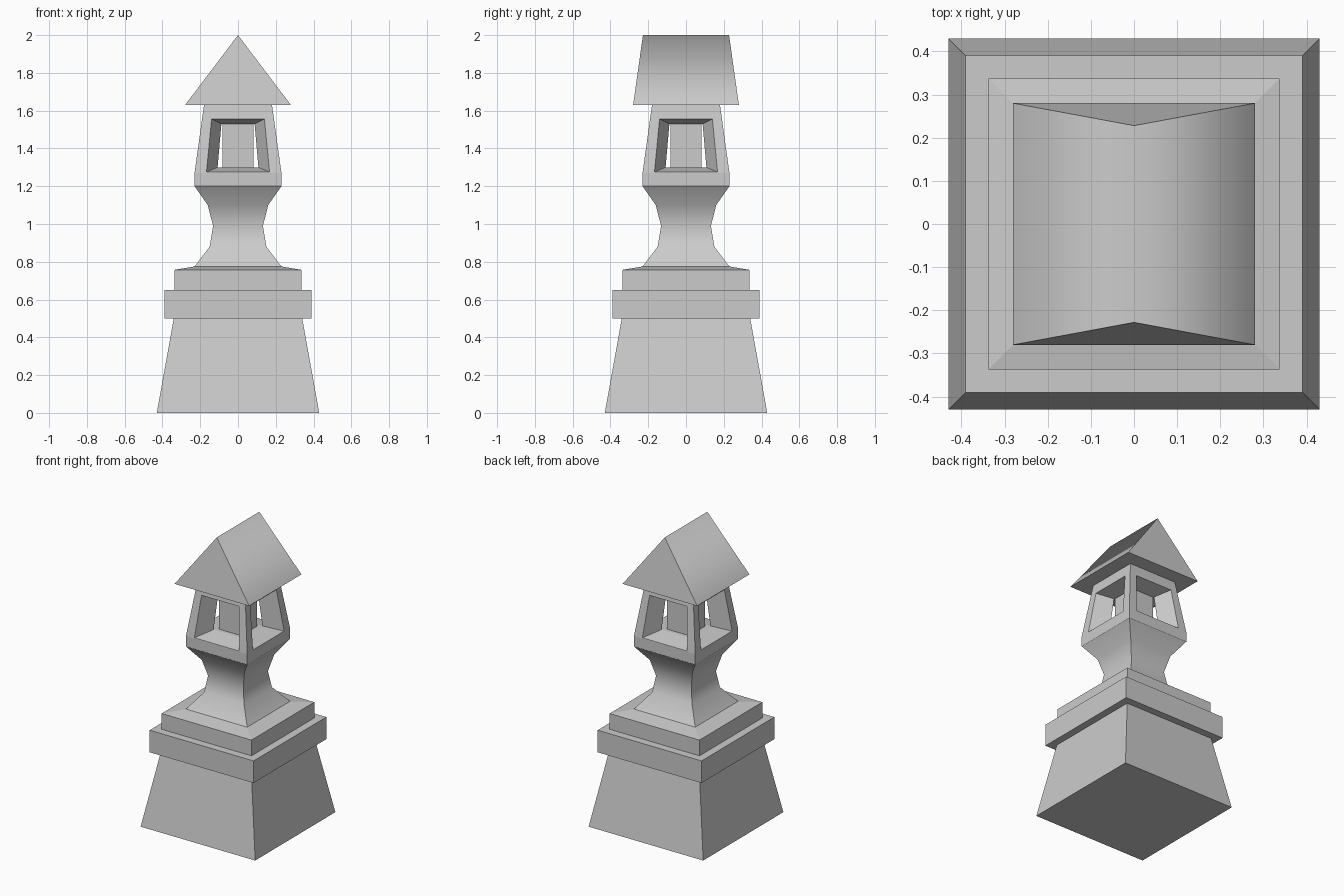
import bpy, bmesh, math

if "Cube" in bpy.data.objects:
    bpy.data.objects.remove(bpy.data.objects["Cube"])

CORNERS = [(-1, -1), (1, -1), (1, 1), (-1, 1)]


def finish(bm, name, angle=None):
    bmesh.ops.remove_doubles(bm, verts=bm.verts, dist=1e-4)
    bmesh.ops.recalc_face_normals(bm, faces=bm.faces)
    mesh = bpy.data.meshes.new(name)
    bm.to_mesh(mesh)
    bm.free()
    obj = bpy.data.objects.new(name, mesh)
    bpy.context.collection.objects.link(obj)
    if angle:
        bpy.ops.object.select_all(action='DESELECT')
        obj.select_set(True)
        bpy.context.view_layer.objects.active = obj
        bpy.ops.object.shade_smooth_by_angle(angle=math.radians(angle))
    return obj


def loft_square(name, profile, angle=None):
    """Closed square tower from (half width, z) pairs."""
    bm = bmesh.new()
    rings = [[bm.verts.new((h * x, h * y, z)) for x, y in CORNERS] for h, z in profile]
    for a, b in zip(rings, rings[1:]):
        for i in range(4):
            j = (i + 1) % 4
            bm.faces.new((a[i], a[j], b[j], b[i]))
    bm.faces.new(rings[0])
    bm.faces.new(rings[-1])
    return finish(bm, name, angle)


# pedestal and plinth slabs
loft_square("pedestal", [(0.43, 0), (0.34, 0.5)])
loft_square("lower_slab", [(0.39, 0.5), (0.39, 0.65)])
loft_square("upper_slab", [(0.337, 0.65), (0.337, 0.757), (0.23, 0.775)])

# waisted neck
loft_square("neck", [(0.23, 0.775), (0.15, 0.88), (0.132, 0.99),
                     (0.16, 1.10), (0.23, 1.20)], 42)

# lantern house with four tapered window openings
bm = bmesh.new()


def wall_half(z):
    return 0.23 - 0.05 * (z - 1.27) / 0.36


def side_quad(half_lo, y_lo, z_lo, half_hi, y_hi, z_hi, turn):
    c, s = round(math.cos(turn)), round(math.sin(turn))
    pts = [(-half_lo, -y_lo, z_lo), (half_lo, -y_lo, z_lo),
           (half_hi, -y_hi, z_hi), (-half_hi, -y_hi, z_hi)]
    return [bm.verts.new((c * x - s * y, s * x + c * y, z)) for x, y, z in pts]


for k in range(4):
    t = k * math.pi / 2
    skirt = side_quad(0.23, 0.23, 1.20, 0.23, 0.23, 1.27, t)
    wall = side_quad(0.23, 0.23, 1.27, 0.18, 0.18, 1.63, t)
    opening = side_quad(0.167, wall_half(1.275), 1.275, 0.14, wall_half(1.555), 1.555, t)
    inner = side_quad(0.108, 0.108, 1.30, 0.088, 0.088, 1.53, t)
    bm.faces.new(skirt)
    for a, b in ((wall, opening), (opening, inner)):
        for i in range(4):
            j = (i + 1) % 4
            bm.faces.new((a[i], a[j], b[j], b[i]))
# underside, floor, ceiling and top
for h, z in ((0.23, 1.20), (0.108, 1.30), (0.088, 1.53), (0.18, 1.63)):
    bm.faces.new([bm.verts.new((h * x, h * y, z)) for x, y in CORNERS])
finish(bm, "lantern_house")

# square core inside the lantern
loft_square("lantern_core", [(0.083, 1.30), (0.083, 1.53)])

# gabled roof with inward leaning gable ends and softly shaded slopes
bm = bmesh.new()
base = [bm.verts.new((0.28 * x, 0.28 * y, 1.63)) for x, y in CORNERS]
front = bm.verts.new((0, -0.228, 2))
back = bm.verts.new((0, 0.228, 2))
bm.faces.new(base)
bm.faces.new((base[0], base[1], front))
bm.faces.new((base[2], base[3], back))
slopes = [bm.faces.new((base[1], base[2], back, front)),
          bm.faces.new((base[3], base[0], front, back))]
for f in slopes:
    f.smooth = True
for e in bm.edges:
    e.smooth = set(e.verts) == {front, back}
finish(bm, "roof")
